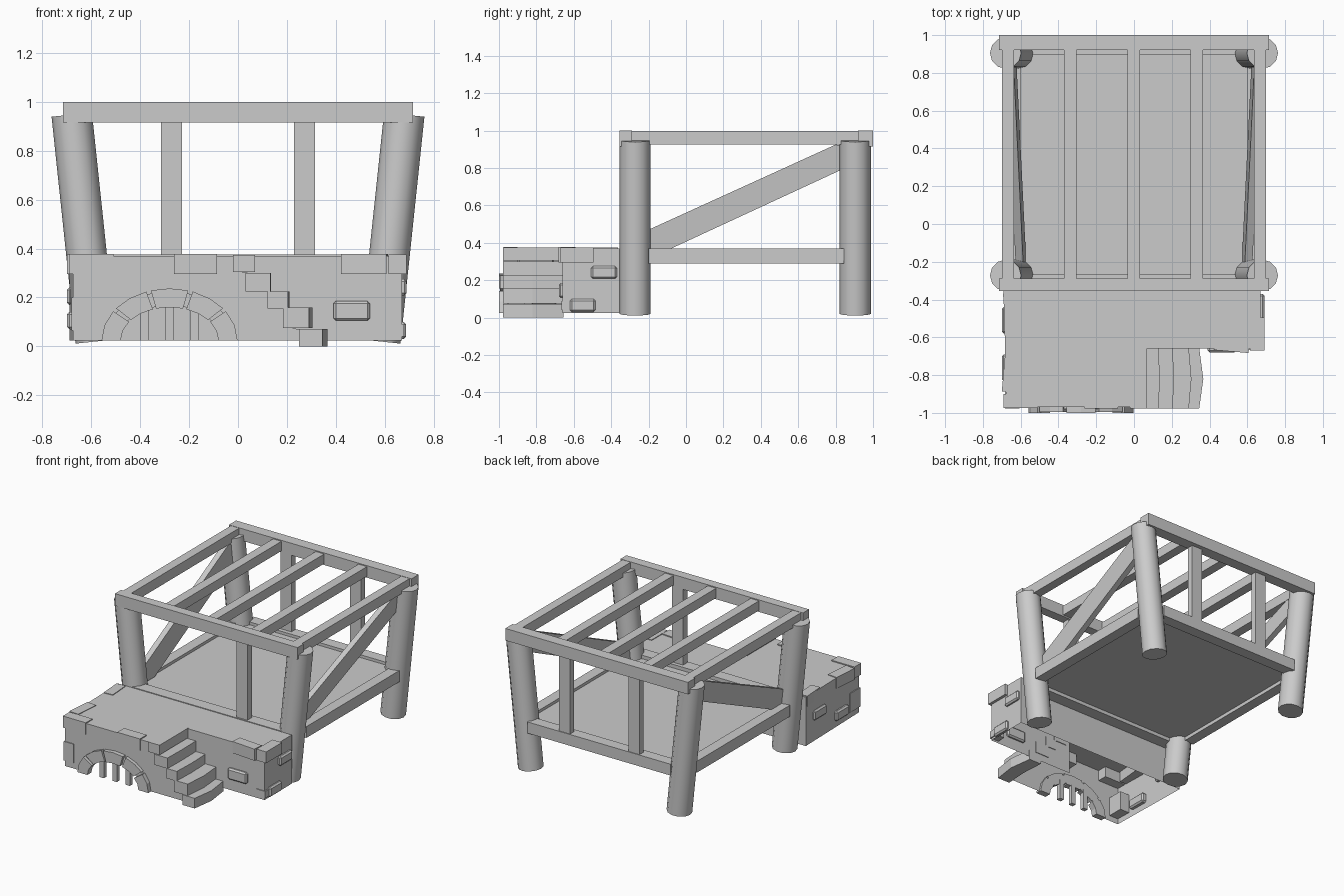
import bpy, bmesh, math
from mathutils import Vector, Matrix

if "Cube" in bpy.data.objects:
    bpy.data.objects.remove(bpy.data.objects["Cube"])


def make(name, verts, faces, fix=True):
    me = bpy.data.meshes.new(name)
    me.from_pydata(verts, [], faces)
    bm = bmesh.new()
    bm.from_mesh(me)
    bmesh.ops.remove_doubles(bm, verts=bm.verts, dist=1e-5)
    if fix:
        bmesh.ops.recalc_face_normals(bm, faces=bm.faces)
    bm.to_mesh(me)
    bm.free()
    ob = bpy.data.objects.new(name, me)
    bpy.context.collection.objects.link(ob)
    return ob


def prism(name, pts, axis, a, b):
    """Extrude a 2D outline along an axis: 'x' takes (y,z), 'y' takes (x,z), 'z' takes (x,y)."""
    i = 'xyz'.index(axis)

    def p3(p, d):
        v = list(p)
        v.insert(i, d)
        return v
    n = len(pts)
    verts = [p3(p, a) for p in pts] + [p3(p, b) for p in pts]
    faces = [list(range(n)), list(range(2 * n - 1, n - 1, -1))]
    faces += [[k, (k + 1) % n, n + (k + 1) % n, n + k] for k in range(n)]
    return make(name, verts, faces)


def box(name, x0, x1, y0, y1, z0, z1, rot=0, bevel=0):
    c = Vector(((x0 + x1) / 2, (y0 + y1) / 2, (z0 + z1) / 2))
    ob = prism(name, [(x0, y0), (x1, y0), (x1, y1), (x0, y1)], 'z', z0, z1)
    if rot:
        ob.data.transform(Matrix.Translation(c) @ Matrix.Rotation(math.radians(rot), 4, 'Z')
                          @ Matrix.Translation(-c))
    if bevel:
        m = ob.modifiers.new('bevel', 'BEVEL')
        m.width = bevel
        m.segments = 1
    return ob


# Leaning log pillars
for side, s in (('left', -1), ('right', 1)):
    for end, y in (('front', -0.272), ('back', 0.905)):
        lo, hi = Vector((s * 0.582, y, 0.02)), Vector((s * 0.68, y, 0.948))
        d = hi - lo
        bm = bmesh.new()
        bmesh.ops.create_cone(bm, cap_ends=True, segments=12, radius1=0.083,
                              radius2=0.083, depth=d.length)
        bm.transform(Matrix.Translation((lo + hi) / 2)
                     @ d.to_track_quat('Z', 'Y').to_matrix().to_4x4())
        for f in bm.faces:
            f.smooth = len(f.verts) == 4
        for e in bm.edges:
            e.smooth = all(len(f.verts) == 4 for f in e.link_faces)
        me = bpy.data.meshes.new('pillar')
        bm.to_mesh(me)
        bm.free()
        ob = bpy.data.objects.new(f'{end}_{side}_pillar', me)
        bpy.context.collection.objects.link(ob)

    # Side roof beam, floor beam and diagonal brace leaning with the pillars
    xs = sorted((s * 0.635, s * 0.70))
    box(f'{side}_roof_beam', *xs, -0.31, 0.94, 0.925, 0.998)
    xs = sorted((s * 0.60, s * 0.675))
    box(f'{side}_floor_beam', *xs, -0.20, 0.845, 0.29, 0.37)
    br = prism(f'{side}_diagonal_brace',
               [(-0.20, 0.355), (-0.11, 0.355), (0.83, 0.79), (0.83, 0.92), (0.80, 0.925), (-0.20, 0.47)],
               'x', s * 0.575, s * 0.615)
    for v in br.data.vertices:
        v.co.x += s * 0.106 * (v.co.z - 0.355)

# Roof frame
box('front_roof_beam', -0.715, 0.715, -0.355, -0.288, 0.915, 1.0)
box('back_roof_beam', -0.715, 0.715, 0.92, 1.0, 0.915, 1.0)
for i, x in enumerate((-0.337, -0.002, 0.333)):
    box(f'roof_rafter_{i}', x - 0.033, x + 0.033, -0.30, 0.93, 0.925, 0.993)

# Floor deck, end beams and upright posts
box('floor_deck', -0.635, 0.635, -0.30, 0.92, 0.315, 0.35)
box('front_floor_beam', -0.58, 0.58, -0.355, -0.268, 0.29, 0.375)
box('back_floor_beam', -0.56, 0.56, 0.895, 0.975, 0.29, 0.37)
box('back_left_post', -0.315, -0.23, 0.925, 0.97, 0.33, 0.93)
box('back_right_post', 0.23, 0.315, 0.925, 0.97, 0.33, 0.93)
box('front_right_post', 0.23, 0.315, -0.345, -0.295, 0.33, 0.93)

# Hollow stone base with open bottom and arched opening
CX, B, T, F, M, R = -0.28, 0.025, 0.37, -0.97, -0.66, -0.355
L, E = -0.675, 0.67


def arc(t, a, b):
    return (CX + a * math.cos(t), B + b * math.sin(t))


arch = [arc(math.pi * (1 - k / 12), 0.21, 0.15) for k in range(13)]
stair_edge = [(0.25, B), (0.25, 0.07), (0.19, 0.08), (0.19, 0.155), (0.125, 0.16),
              (0.125, 0.225), (0.05, 0.23), (0.05, 0.30), (0.0, 0.305), (0.0, T)]
verts, faces = [], []


def face(*pts):
    faces.append(list(range(len(verts), len(verts) + len(pts))))
    verts.extend(pts)


front = [(L, B)] + arch + stair_edge + [(L, T)]
face(*[(x, F, z) for x, z in front])
face((L, F, T), (0, F, T), (0, M, T), (E, M, T), (E, R, T), (-0.69, R, T))
face((L, F, B), (L, F, T), (-0.69, R, T), (-0.69, R, B))
face((E, M, B), (E, R, B), (E, R, T), (E, M, T))
face((0, M, B), (E, M, B), (E, M, T), (0, M, T))
face((-0.69, R, B), (-0.69, R, T), (E, R, T), (E, R, B))
make('stone_base', verts, faces, fix=False)

# Arch stones
for i in range(5):
    t0 = math.pi * i / 5 + (0.035 if i else 0.0)
    t1 = math.pi * (i + 1) / 5 - (0.035 if i < 4 else 0.0)
    ts = [t0, (t0 + t1) / 2, t1]
    pts = [arc(t, 0.278, 0.212) for t in ts] + [arc(t, 0.2, 0.135) for t in reversed(ts)]
    prism(f'arch_stone_{i}', pts, 'y', -1.0 + 0.006 * (i % 2), -0.955)

# Thin mortar ring behind the arch stones
ts = [math.pi * k / 12 for k in range(13)]
prism('arch_ring', [arc(t, 0.268, 0.2) for t in ts] + [arc(t, 0.207, 0.143) for t in reversed(ts)],
      'y', -0.98, -0.955)

# Grate bars
for i, x in enumerate((-0.382, -0.28, -0.178)):
    box(f'grate_bar_{i}', x - 0.017, x + 0.017, -0.98, -0.95, B, 0.165)

# Stair treads, bulging more towards the bottom
steps = [(-0.02, 0.07, 0.305, 0.374, 0.0), (0.03, 0.132, 0.225, 0.30, 0.003),
         (0.12, 0.205, 0.155, 0.225, 0.006), (0.185, 0.29, 0.075, 0.158, 0.014),
         (0.25, 0.345, 0.0, 0.072, 0.022)]
for i, (x0, x1, z0, z1, k) in enumerate(steps):
    prism(f'stair_tread_{i}', [(x0, -0.978), (x1, -0.978), (x1 + k, -0.82), (x1, -0.655),
                               (x0, -0.655), (x0 + k * 0.5, -0.82)], 'z', z0, z1)

# Trim stones along the base's top edge and corners: x, y, z ranges and turn
trim = [(-0.69, -0.51, -0.975, -0.90, 0.295, 0.377, 0), (-0.262, -0.085, -0.977, -0.90, 0.295, 0.377, 0),
        (0.425, 0.61, -0.675, -0.60, 0.295, 0.377, -5), (0.615, 0.69, -0.67, -0.495, 0.295, 0.375, 0),
        (-0.692, -0.62, -0.89, -0.71, 0.295, 0.375, -5), (-0.688, -0.62, -0.525, -0.365, 0.30, 0.375, 4),
        (-0.682, -0.605, -0.976, -0.86, 0.065, 0.20, 0), (0.61, 0.678, -0.666, -0.60, 0.04, 0.09, 0)]
for i, (*r, a) in enumerate(trim):
    box(f'trim_stone_{i}', *r, rot=a)

# Raised bevelled bricks on the walls
bricks = [(0.39, 0.54, -0.68, -0.64, 0.105, 0.185), (0.65, 0.69, -0.507, -0.37, 0.208, 0.275),
          (0.65, 0.688, -0.62, -0.485, 0.03, 0.1), (-0.70, -0.66, -0.58, -0.44, 0.17, 0.24),
          (-0.70, -0.65, -0.83, -0.69, 0.07, 0.14)]
for i, r in enumerate(bricks):
    box(f'wall_brick_{i}', *r, bevel=0.01)
